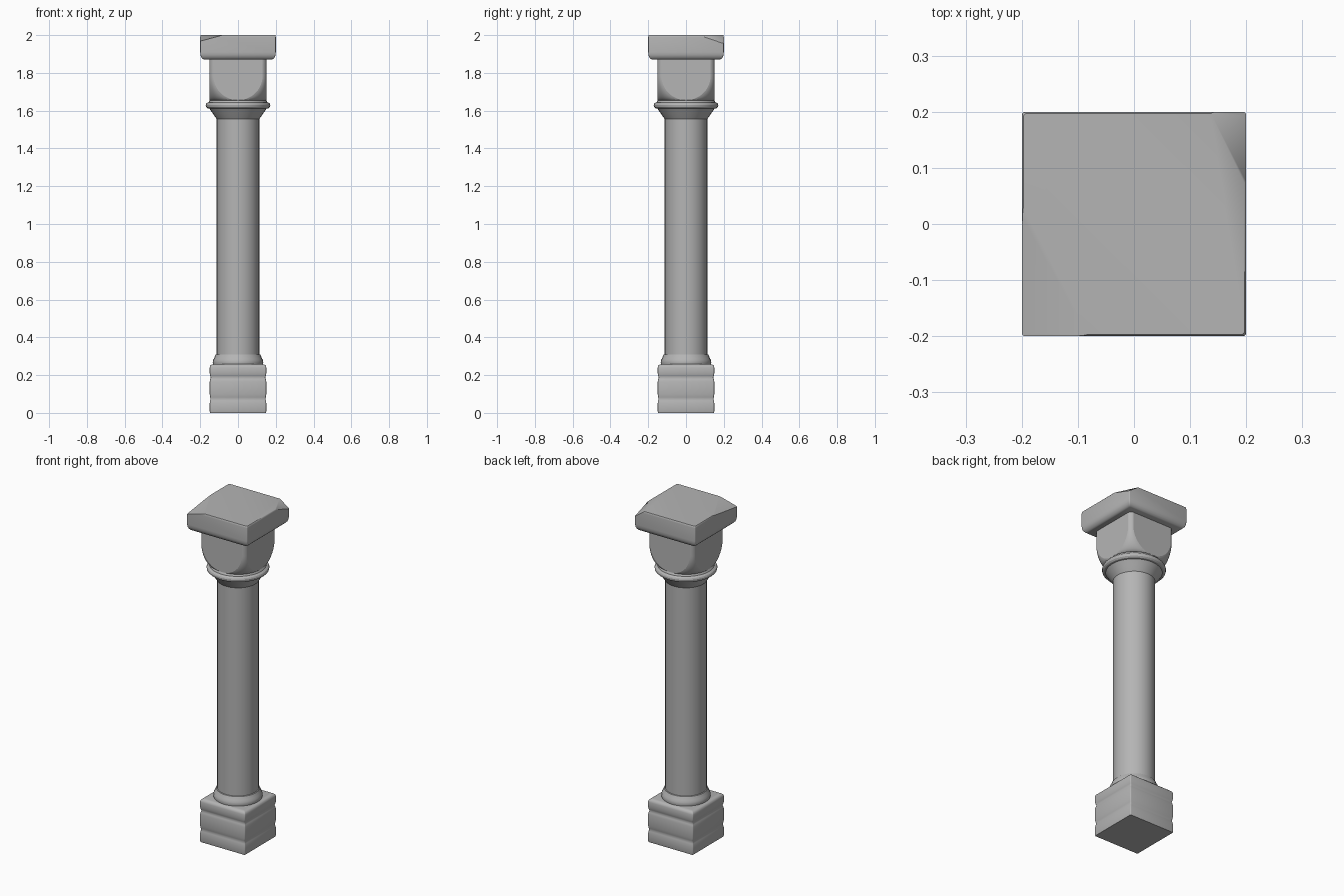
import bpy, bmesh, math
from mathutils import Vector

if "Cube" in bpy.data.objects:
    bpy.data.objects.remove(bpy.data.objects["Cube"])

stone = bpy.data.materials.new("grey_stone")
stone.diffuse_color = (0.46, 0.46, 0.46, 1)
stone.use_nodes = True
stone.node_tree.nodes["Principled BSDF"].inputs["Base Color"].default_value = stone.diffuse_color


def ring(z, half, radius, n, flat=0.0):
    # rounded-square section; radius == half gives a circle, flat bends corners towards chamfers
    pts = []
    c = half - radius
    for q in range(4):
        sx = 1 if q in (0, 3) else -1
        sy = 1 if q in (0, 1) else -1
        a0, a1 = q * math.pi / 2, (q + 1) * math.pi / 2
        for i in range(n + 1):
            t = i / n
            a = a0 + t * math.pi / 2
            arc = Vector((math.cos(a), math.sin(a)))
            chord = Vector((math.cos(a0), math.sin(a0))).lerp((math.cos(a1), math.sin(a1)), t)
            p = arc.lerp(chord, flat) * radius
            pts.append((sx * c + p.x, sy * c + p.y, z))
    return pts


def loft(name, sections, n=8, cuts=(), angle=30):
    bm = bmesh.new()
    rings = [[bm.verts.new(p) for p in ring(s[0], s[1], s[2], n, *s[3:])] for s in sections]
    for a, b in zip(rings, rings[1:]):
        for i in range(len(a)):
            j = (i + 1) % len(a)
            bm.faces.new((a[i], a[j], b[j], b[i]))
    bm.faces.new(rings[0][::-1])
    bm.faces.new(rings[-1])
    bmesh.ops.remove_doubles(bm, verts=bm.verts, dist=1e-5)
    # slice off worn corners and close the cuts
    for p, q, r in cuts:
        p, q, r = Vector(p), Vector(q), Vector(r)
        normal = (q - p).cross(r - p).normalized()
        if normal.z < 0:
            normal.negate()
        res = bmesh.ops.bisect_plane(bm, geom=bm.verts[:] + bm.edges[:] + bm.faces[:],
                                     plane_co=p, plane_no=normal, clear_outer=True)
        edges = [e for e in res["geom_cut"] if isinstance(e, bmesh.types.BMEdge)]
        bmesh.ops.holes_fill(bm, edges=edges)
    bmesh.ops.recalc_face_normals(bm, faces=bm.faces)
    mesh = bpy.data.meshes.new(name)
    bm.to_mesh(mesh)
    bm.free()
    mesh.materials.append(stone)
    obj = bpy.data.objects.new(name, mesh)
    bpy.context.collection.objects.link(obj)
    bpy.ops.object.select_all(action="DESELECT")
    obj.select_set(True)
    bpy.context.view_layer.objects.active = obj
    bpy.ops.object.shade_smooth_by_angle(angle=math.radians(angle))
    return obj


def turned(name, profile):
    return loft(name, [(z, r, r) for z, r in profile])


# square plinth with two soft grooves
loft("plinth", [(z, h, 0.006) for z, h in [
    (0, 0.148), (0.008, 0.15), (0.05, 0.15), (0.065, 0.147), (0.074, 0.145),
    (0.083, 0.147), (0.10, 0.15), (0.165, 0.15), (0.178, 0.147), (0.187, 0.144),
    (0.196, 0.147), (0.21, 0.15), (0.24, 0.15), (0.250, 0.147), (0.256, 0.140),
    (0.258, 0.130)]], n=3, angle=48)

# round moulding under the shaft
turned("base_ring", [(0.25, 0.13), (0.265, 0.134), (0.28, 0.132),
                     (0.29, 0.126), (0.30, 0.122), (0.308, 0.118), (0.31, 0.112)])

# shaft
turned("shaft", [(0.30, 0.113), (1.57, 0.113)])

# flared neck and collar bead
turned("neck", [(1.555, 0.112), (1.56, 0.116), (1.585, 0.133), (1.615, 0.155)])
turned("collar", [(1.61, 0.15), (1.613, 0.162), (1.62, 0.169), (1.63, 0.171),
                  (1.638, 0.168), (1.644, 0.16), (1.646, 0.14)])

# cushion capital: circle below, square above, flat rounded shields on the sides
shield_z, shield_r, half = 1.785, 0.13, 0.15
sections = [(1.63, 0.157, 0.157), (1.646, 0.155, 0.155)]
for i in range(13):
    t = math.pi / 2 * i / 12
    w = shield_r * math.sin(t)
    sections.append((shield_z - shield_r * math.cos(t), half, half - w, 0.45 * math.sin(t)))
sections.append((1.875, half, half - shield_r, 0.45))
loft("capital", sections, angle=14)

# square slab on top with worn corners
loft("abacus", [(1.87, 0.180, 0.006), (1.874, 0.187, 0.006), (1.882, 0.194, 0.006),
                (1.895, 0.199, 0.006), (1.91, 0.2, 0.006), (1.99, 0.2, 0.006),
                (1.997, 0.199, 0.006), (2.0, 0.197, 0.006)], n=3, angle=40,
     cuts=[((0.14, 0.2, 1.997), (0.2, 0.09, 1.992), (0.2, 0.2, 1.955)),
           ((-0.2, 0.0, 1.995), (-0.1, -0.2, 1.995), (-0.2, -0.2, 1.968))])
